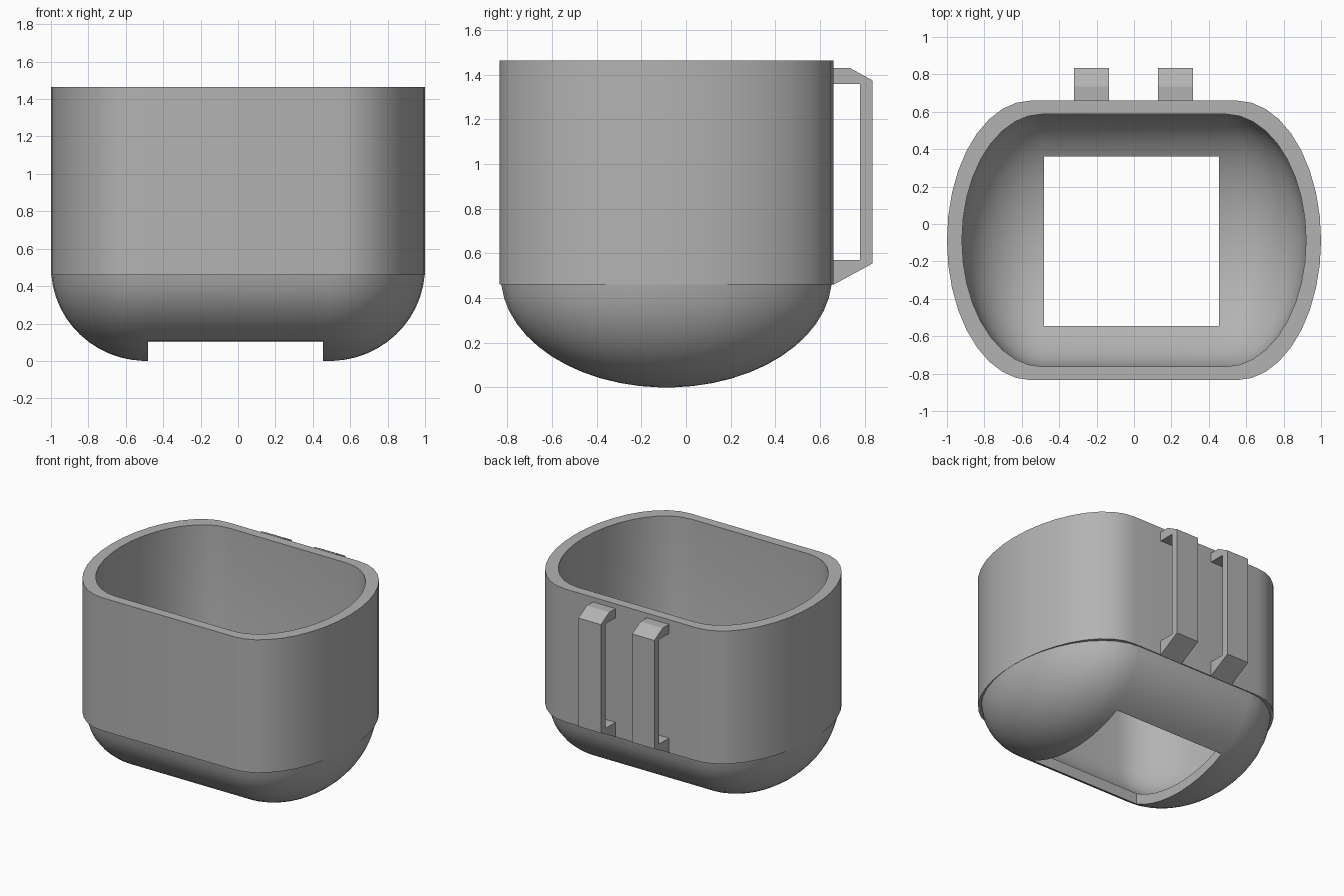
import bpy, bmesh, math

if "Cube" in bpy.data.objects:
    bpy.data.objects.remove(bpy.data.objects["Cube"])

CY = -0.0875          # centre of the cup in y
SEG = 9               # segments per rounded quarter

grey = bpy.data.materials.new("grey")
grey.diffuse_color = (0.45, 0.45, 0.45, 1)
grey.use_nodes = True
grey.node_tree.nodes["Principled BSDF"].inputs["Base Color"].default_value = grey.diffuse_color


def finish(name, bm):
    bmesh.ops.recalc_face_normals(bm, faces=bm.faces[:])
    me = bpy.data.meshes.new(name)
    bm.to_mesh(me)
    bm.free()
    me.materials.append(grey)
    ob = bpy.data.objects.new(name, me)
    bpy.context.collection.objects.link(ob)
    return ob


def outline(bm, cx, rx, ry, z):
    """Stadium ring: straight front and back, half-ellipse ends."""
    ring = []
    for side, start in ((1, -90), (-1, 90)):
        for i in range(2 * SEG + 1):
            a = math.radians(start + 180 * i / (2 * SEG))
            ring.append(bm.verts.new((side * cx + rx * math.cos(a),
                                      CY + ry * math.sin(a), z)))
    return ring


def dome(bm, cx, rx, ry, rz, z_mid, z_top):
    """Rings of a rounded bottom, from lowest to the seam height."""
    end = math.acos((z_mid - z_top) / rz)
    rings = []
    for i in range(13):
        a = 0.04 + (end - 0.04) * i / 12
        k = math.sin(a)
        rings.append(outline(bm, cx, rx * k, ry * k, z_mid - rz * math.cos(a)))
    return rings


# Cup shell: outer skin up, over the rim, inner skin down
bm = bmesh.new()
rings = dome(bm, 0.49, 0.51, 0.742, 0.5, 0.5, 0.46)
rings += [outline(bm, 0.55, 0.45, 0.7475, z) for z in (0.46, 1.465)]
rings += [outline(bm, 0.49, 0.43, 0.675, z) for z in (1.465, 0.5)]
rings += dome(bm, 0.49, 0.43, 0.67, 0.425, 0.5, 0.46)[::-1]
for a, b in zip(rings, rings[1:]):
    n = len(a)
    for i in range(n):
        j = (i + 1) % n
        bm.faces.new((a[i], a[j], b[j], b[i]))
bm.faces.new(rings[0])
bm.faces.new(rings[-1])
cup = finish("cup_shell", bm)

# Rectangular opening through the bottom
bm = bmesh.new()
bmesh.ops.create_cube(bm, size=1)
for v in bm.verts:
    v.co = (-0.0125 + v.co.x * 0.935, -0.0925 + v.co.y * 0.905, v.co.z * 0.9)
cutter = finish("opening_cutter", bm)
cutter.hide_render = True
mod = cup.modifiers.new("opening", 'BOOLEAN')
mod.operation = 'DIFFERENCE'
mod.solver = 'EXACT'
mod.object = cutter
bpy.context.view_layer.objects.active = cup
cup.select_set(True)
bpy.ops.object.modifier_apply(modifier=mod.name)
bpy.data.objects.remove(cutter)
bpy.ops.object.shade_smooth_by_angle(angle=math.radians(30))

# Two belt loops on the back, extruded from a side profile
PROFILE = [(0.65, 0.46), (0.66, 0.46), (0.835, 0.555), (0.835, 1.375),
           (0.735, 1.43), (0.65, 1.43), (0.65, 1.36), (0.78, 1.36),
           (0.78, 0.57), (0.65, 0.57)]
for name, x0, x1 in (("left_loop", -0.32, -0.135), ("right_loop", 0.127, 0.315)):
    bm = bmesh.new()
    face = bm.faces.new([bm.verts.new((x0, y, z)) for y, z in PROFILE])
    ext = bmesh.ops.extrude_face_region(bm, geom=[face])
    moved = [g for g in ext["geom"] if isinstance(g, bmesh.types.BMVert)]
    bmesh.ops.translate(bm, vec=(x1 - x0, 0, 0), verts=moved)
    # extrusion of a lone face keeps its start cap
    finish(name, bm)
